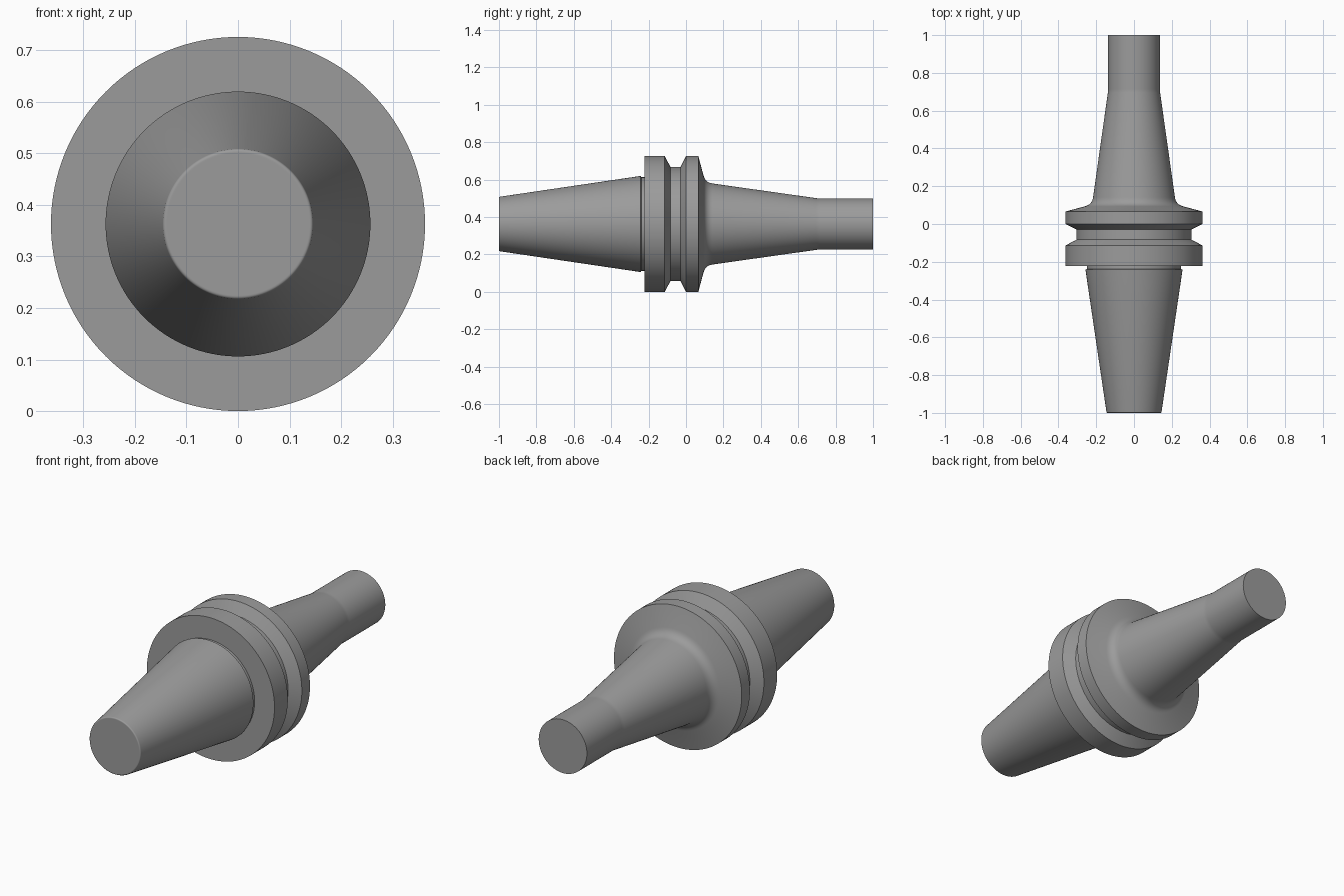
import bpy, bmesh, math
from mathutils import Vector

if "Cube" in bpy.data.objects:
    bpy.data.objects.remove(bpy.data.objects["Cube"])

R = 0.363      # flange radius = axis height
SEG = 128


def fillet(p0, corner, p1, n=8):
    """Curved blend between two profile points, pulled towards the corner."""
    pts = []
    for i in range(n + 1):
        t = i / n
        pts.append(tuple((1 - t) ** 2 * a + 2 * t * (1 - t) * c + t * t * b
                         for a, c, b in zip(p0, corner, p1)))
    return pts


def lathe(name, profile, mat):
    """Revolve (y, radius) points about the y axis at height R."""
    bm = bmesh.new()
    vs = [bm.verts.new((0, y, r)) for y, r in profile]
    es = [bm.edges.new(pair) for pair in zip(vs, vs[1:])]
    bmesh.ops.spin(bm, geom=vs + es, cent=(0, 0, 0), axis=(0, 1, 0),
                   angle=math.tau, steps=SEG, use_duplicate=False)
    bmesh.ops.remove_doubles(bm, verts=bm.verts, dist=1e-5)
    bmesh.ops.translate(bm, verts=bm.verts, vec=Vector((0, 0, R)))
    bmesh.ops.recalc_face_normals(bm, faces=bm.faces)
    me = bpy.data.meshes.new(name)
    bm.to_mesh(me)
    bm.free()
    me.materials.append(mat)
    ob = bpy.data.objects.new(name, me)
    bpy.context.collection.objects.link(ob)
    bpy.context.view_layer.objects.active = ob
    ob.select_set(True)
    bpy.ops.object.shade_smooth_by_angle(angle=math.radians(22))
    ob.select_set(False)
    return ob


# Dark steel
steel = bpy.data.materials.new("dark_steel")
steel.diffuse_color = (0.33, 0.33, 0.33, 1)
steel.use_nodes = True
steel.node_tree.nodes["Principled BSDF"].inputs["Base Color"].default_value = steel.diffuse_color

# One continuous turned body: taper shank, relief, flange, nose
shank = [(-1, 0), (-1, 0.138)] + fillet((-1, 0.139), (-1, 0.145), (-0.994, 0.146)) \
    + [(-0.242, 0.257)]
relief = [(-0.238, 0.25), (-0.222, 0.25)]
flange = [(-0.222, R), (-0.114, R), (-0.083, 0.305),
          (-0.029, 0.305), (0.0, R), (0.066, R)]
neck = fillet((0.094, 0.258), (0.104, 0.222), (0.142, 0.2165))
nose = [(0.695, 0.1384), (0.705, 0.137), (0.715, 0.137), (1, 0.137), (1, 0)]

lathe("tool_holder_body", shank + relief + flange + neck + nose, steel)
